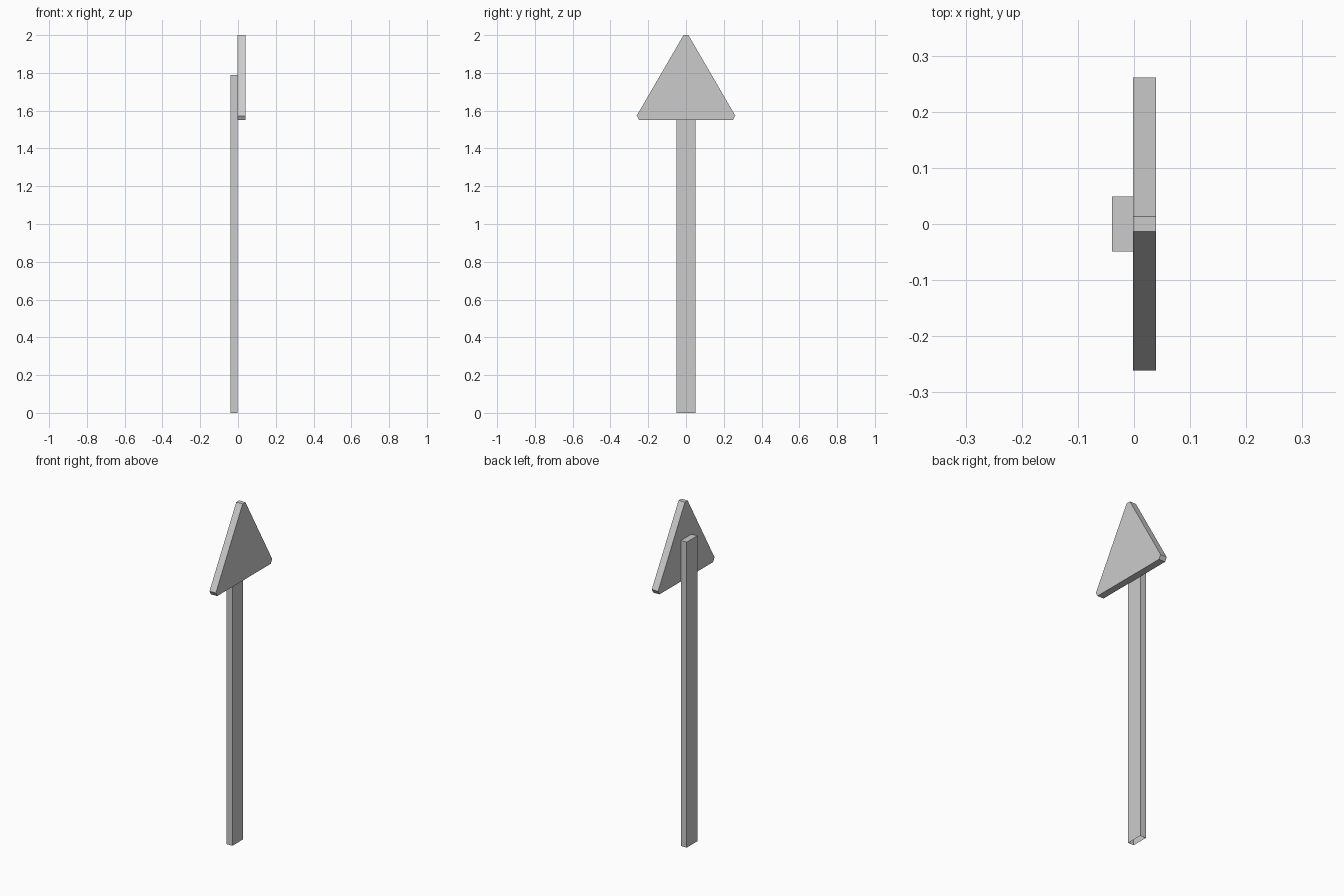
import bpy, bmesh

if "Cube" in bpy.data.objects:
    bpy.data.objects.remove(bpy.data.objects["Cube"])


def extrude_profile(name, points, axis, depth, open_start=False):
    """Extrude a planar outline along an axis; optionally leave the start open."""
    bm = bmesh.new()
    base = bm.faces.new([bm.verts.new(p) for p in points])
    ext = bmesh.ops.extrude_face_region(bm, geom=[base], use_keep_orig=True)
    moved = [g for g in ext["geom"] if isinstance(g, bmesh.types.BMVert)]
    bmesh.ops.translate(bm, verts=moved, vec=[a * depth for a in axis])
    bmesh.ops.recalc_face_normals(bm, faces=bm.faces[:])
    if open_start:
        bmesh.ops.delete(bm, geom=[base], context="FACES_ONLY")
    mesh = bpy.data.meshes.new(name)
    bm.to_mesh(mesh)
    bm.free()
    obj = bpy.data.objects.new(name, mesh)
    bpy.context.collection.objects.link(obj)
    return obj


# Flat post with an open underside
x0, x1, x2 = -0.039, -0.002, 0.039
w = 0.049
extrude_profile("post", [(x0, -w, 0), (x1, -w, 0), (x1, w, 0), (x0, w, 0)],
                (0, 0, 1), 1.79, open_start=True)

# Triangular sign plate with clipped corners, mirrored about y = 0
half = [(0.248, 1.55), (0.261, 1.573), (0.013, 2.0)]
outline = half + [(-y, z) for y, z in reversed(half)]
extrude_profile("sign_plate", [(x1, y, z) for y, z in outline],
                (1, 0, 0), x2 - x1)
